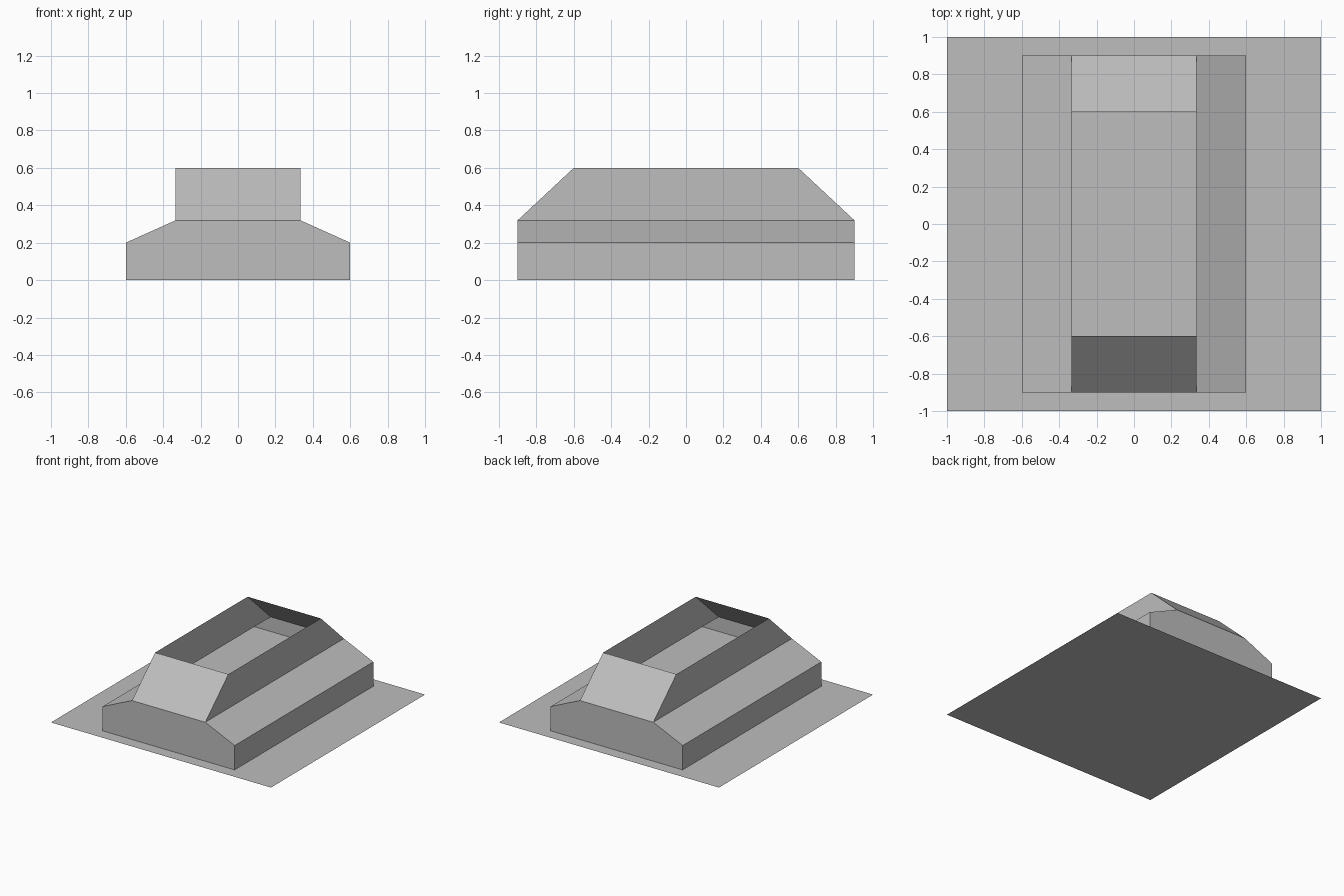
import bpy
import bmesh

# Remove the default object
cube = bpy.data.objects.get("Cube")
if cube:
    bpy.data.objects.remove(cube, do_unlink=True)

grey = bpy.data.materials.new("plain grey")
grey.use_nodes = True
colour = (0.51, 0.51, 0.51, 1)
grey.diffuse_color = colour
grey.node_tree.nodes["Principled BSDF"].inputs["Base Color"].default_value = colour


def ring(bm, half_x, half_y, z):
    """Rectangular loop of four vertices, centred on the z axis."""
    corners = ((-1, -1), (1, -1), (1, 1), (-1, 1))
    return [bm.verts.new((sx * half_x, sy * half_y, z)) for sx, sy in corners]


def shell(name, levels, floor=False, lid=False):
    """Rectangular loops joined by side walls, with optional end faces."""
    bm = bmesh.new()
    loops = [ring(bm, *level) for level in levels]
    for low, high in zip(loops, loops[1:]):
        for i in range(4):
            j = (i + 1) % 4
            bm.faces.new((low[i], low[j], high[j], high[i]))
    if floor:
        bm.faces.new(loops[0][::-1])
    if lid:
        bm.faces.new(loops[-1])
    mesh = bpy.data.meshes.new(name)
    bm.to_mesh(mesh)
    bm.free()
    mesh.materials.append(grey)
    obj = bpy.data.objects.new(name, mesh)
    bpy.context.collection.objects.link(obj)
    return obj


HALF_WIDTH, HALF_LENGTH = 0.6, 0.9
CABIN_HALF_WIDTH, ROOF_HALF_LENGTH = 0.333, 0.6
DECK, SHOULDER, ROOF = 0.2, 0.32, 0.6

# Ground sheet
shell("base_plate", [(1, 1, 0)], lid=True)

# Lower body with a flat deck that forms the cabin floor
shell("lower_body", [(HALF_WIDTH, HALF_LENGTH, 0),
                     (HALF_WIDTH, HALF_LENGTH, DECK)], lid=True)

# Sloping shoulders and upright ends
shell("shoulders", [(HALF_WIDTH, HALF_LENGTH, DECK),
                    (CABIN_HALF_WIDTH, HALF_LENGTH, SHOULDER)])

# Cabin sides and sloping end panels, open at the top
shell("cabin", [(CABIN_HALF_WIDTH, HALF_LENGTH, SHOULDER),
                (CABIN_HALF_WIDTH, ROOF_HALF_LENGTH, ROOF)])
